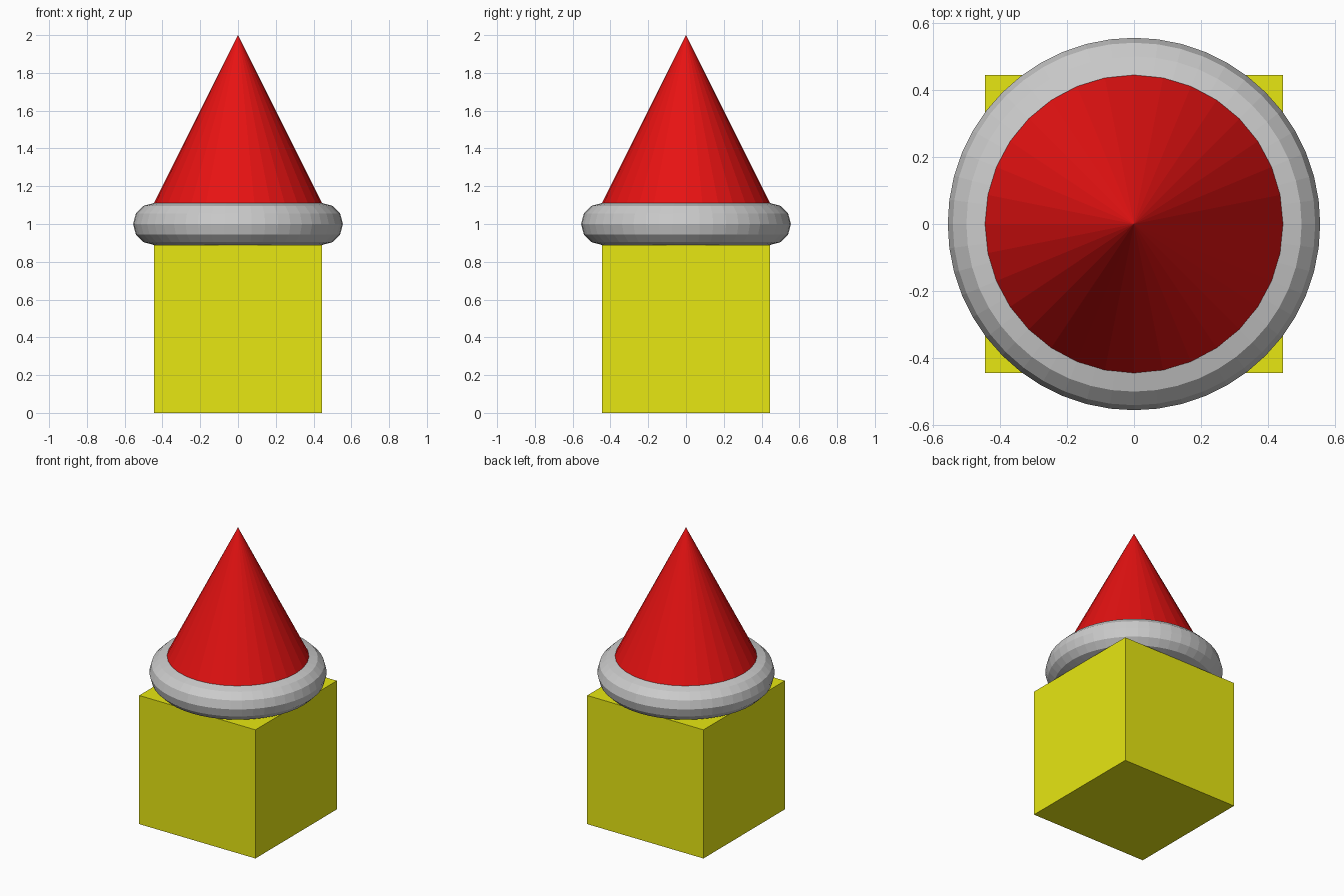
import bpy

if "Cube" in bpy.data.objects:
    bpy.data.objects.remove(bpy.data.objects["Cube"])

U = 4 / 9  # half the block width; whole model is 4.5 units of this


def finish(name, colour_name, rgb):
    obj = bpy.context.object
    obj.name = name
    mat = bpy.data.materials.new(colour_name)
    mat.diffuse_color = (*rgb, 1)
    mat.use_nodes = True
    mat.node_tree.nodes["Principled BSDF"].inputs["Base Color"].default_value = mat.diffuse_color
    obj.data.materials.append(mat)
    return obj


# Square block base
bpy.ops.mesh.primitive_cube_add(size=2 * U, location=(0, 0, U))
finish("base_block", "yellow", (0.8, 0.8, 0.006))

# Faceted ring resting on the block
bpy.ops.mesh.primitive_torus_add(major_radius=U, minor_radius=U / 4,
                                 major_segments=48, minor_segments=12,
                                 location=(0, 0, 2.25 * U))
finish("ring", "light grey", (0.6, 0.6, 0.6))

# Cone on top of the ring
bpy.ops.mesh.primitive_cone_add(vertices=32, radius1=U, radius2=0, depth=2 * U,
                                location=(0, 0, 3.5 * U))
finish("cone_top", "red", (0.8, 0.006, 0.006))
